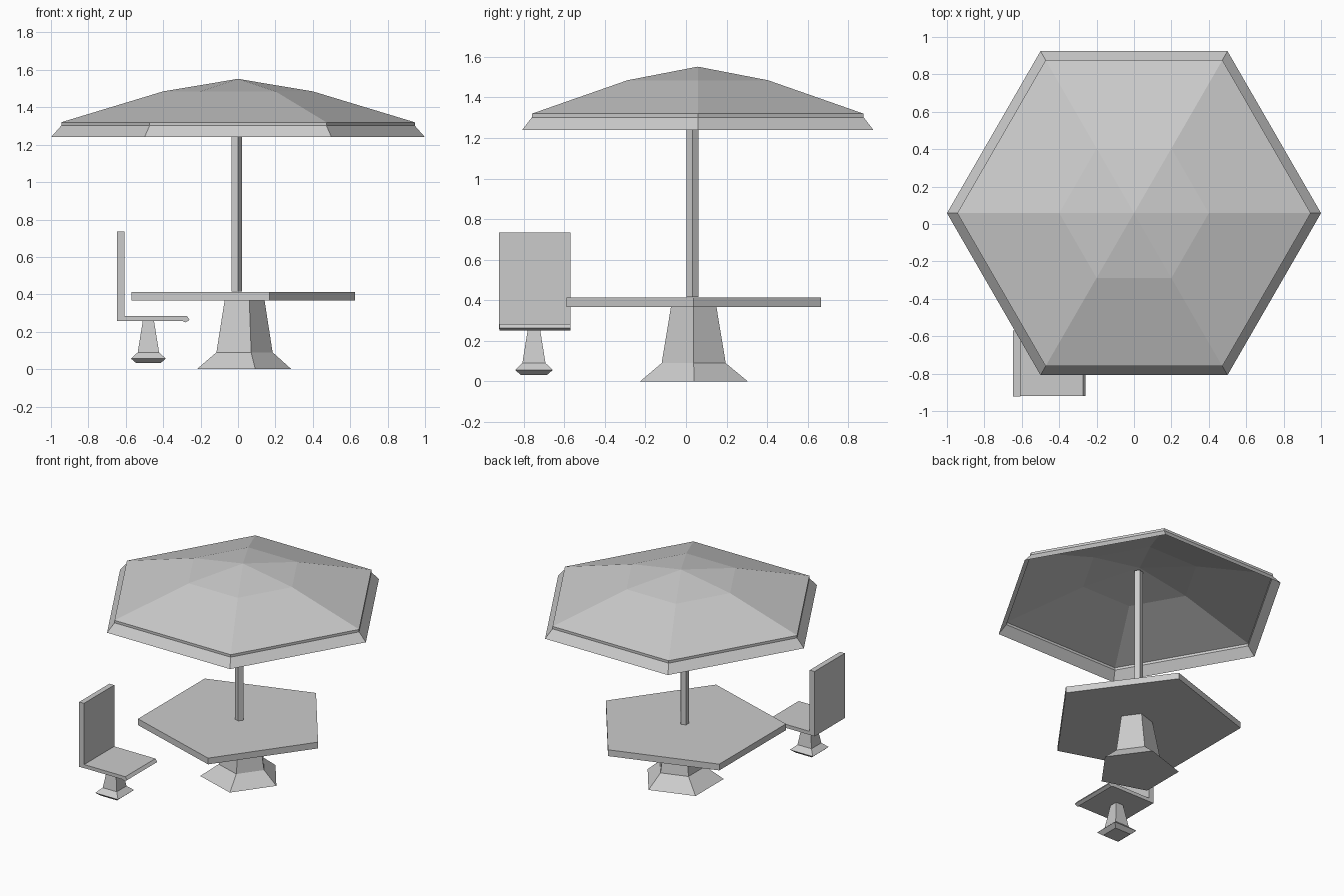
import bpy, bmesh
from math import cos, sin, pi, sqrt

if "Cube" in bpy.data.objects:
    bpy.data.objects.remove(bpy.data.objects["Cube"])


def finish(name, bm):
    bmesh.ops.remove_doubles(bm, verts=bm.verts, dist=1e-5)
    bmesh.ops.recalc_face_normals(bm, faces=bm.faces)
    mesh = bpy.data.meshes.new(name)
    bm.to_mesh(mesh)
    bm.free()
    obj = bpy.data.objects.new(name, mesh)
    bpy.context.collection.objects.link(obj)
    return obj


def loft(name, sides, rings, turn=0.0, cap_first=True, cap_last=True):
    """Stack regular polygons given as (centre x, centre y, z, radius)."""
    bm = bmesh.new()
    loops = []
    for cx, cy, z, r in rings:
        loops.append([bm.verts.new((cx + r * cos(turn + 2 * pi * i / sides),
                                    cy + r * sin(turn + 2 * pi * i / sides), z))
                      for i in range(sides)])
    for a, b in zip(loops, loops[1:]):
        for i in range(sides):
            j = (i + 1) % sides
            bm.faces.new((a[i], a[j], b[j], b[i]))
    if cap_first:
        bm.faces.new(loops[0][::-1])
    if cap_last:
        bm.faces.new(loops[-1])
    return finish(name, bm)


def extrude_profile(name, points, y0, y1):
    """Extrude an x-z profile along y."""
    bm = bmesh.new()
    face = bm.faces.new([bm.verts.new((x, y0, z)) for x, z in points])
    ext = bmesh.ops.extrude_face_region(bm, geom=[face])
    for v in ext["geom"]:
        if isinstance(v, bmesh.types.BMVert):
            v.co.y = y1
    return finish(name, bm)


# Umbrella canopy with flared valance, open underneath
CY = 0.058
canopy = [(0, CY, 1.24, 1.0), (0, CY, 1.302, 0.945), (0, CY, 1.32, 0.945),
          (0, CY, 1.485, 0.4), (0, CY, 1.552, 1e-6)]
loft("umbrella_canopy", 6, canopy, cap_first=False, cap_last=False)

# Umbrella pole
loft("umbrella_pole", 5, [(-0.01, 0.032, 0.415, 0.031), (-0.01, 0.032, 1.535, 0.031)])

# Table top and its pedestal
loft("table_top", 5, [(-0.035, 0.038, 0.367, 0.66), (-0.035, 0.038, 0.413, 0.66)])
loft("table_pedestal", 5, [(0.006, 0.039, 0.0, 0.279), (0.019, 0.038, 0.09, 0.166),
                           (0.024, 0.038, 0.367, 0.118)])

# Chair backrest and seat with a sloped front lip
extrude_profile("chair_backrest", [(-0.647, 0.258), (-0.608, 0.258),
                                   (-0.608, 0.735), (-0.647, 0.735)], -0.922, -0.57)
extrude_profile("chair_seat", [(-0.645, 0.258), (-0.30, 0.258), (-0.28, 0.25), (-0.258, 0.263),
                               (-0.273, 0.284), (-0.645, 0.284)], -0.92, -0.57)

# Chair pedestal, square with a chamfered foot
halves = [(0.032, 0.065), (0.056, 0.093), (0.09, 0.057), (0.258, 0.03)]
loft("chair_pedestal", 4, [(-0.479, -0.75, z, h * sqrt(2)) for z, h in halves], turn=pi / 4)
